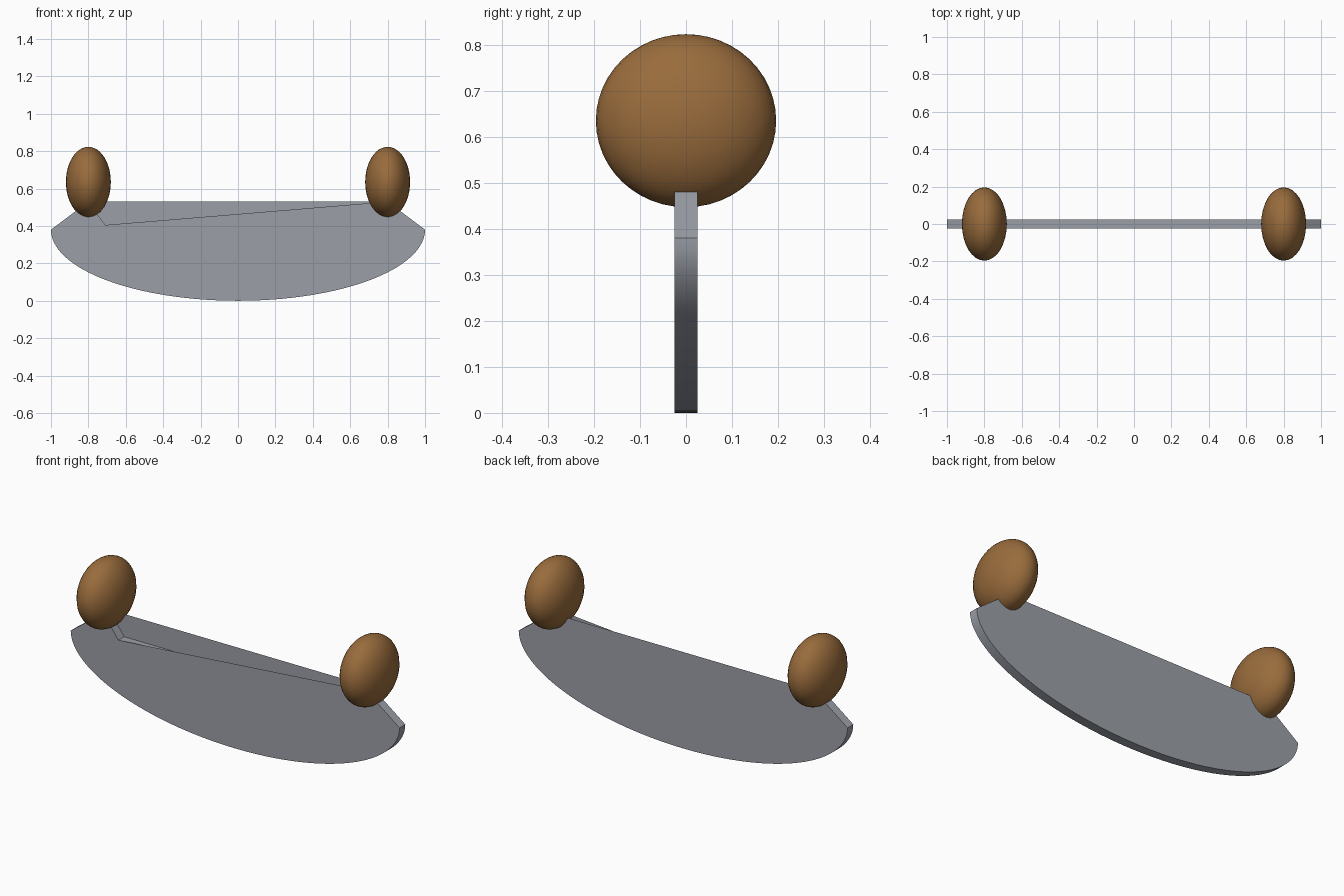
import bpy, bmesh
from math import pi, cos, sin

if "Cube" in bpy.data.objects:
    bpy.data.objects.remove(bpy.data.objects["Cube"], do_unlink=True)


def make_material(name, rgb):
    mat = bpy.data.materials.new(name)
    mat.use_nodes = True
    mat.diffuse_color = (*rgb, 1)
    mat.node_tree.nodes["Principled BSDF"].inputs["Base Color"].default_value = (*rgb, 1)
    return mat


steel = make_material("steel grey", (0.33, 0.35, 0.39))
wood = make_material("brown wood", (0.32, 0.15, 0.046))

# Blade: elliptical cutting edge, two raised tangs and a channel between them
HALF, EDGE, STEPS = 0.025, 0.38, 64
arc = [(-cos(pi * i / STEPS), EDGE - EDGE * sin(pi * i / STEPS)) for i in range(STEPS + 1)]
tangs = [(0.8, 0.53), (0.71, 0.405), (-0.71, 0.405), (-0.8, 0.53)]
outline = arc + tangs

bm = bmesh.new()
front = [bm.verts.new((x, -HALF, z)) for x, z in outline]
back = [bm.verts.new((x, HALF, z)) for x, z in outline]
count = len(outline)
for i in range(count):
    j = (i + 1) % count
    bm.faces.new((front[i], back[i], back[j], front[j]))

# Front plate slopes across the channel, back plate closes it fully
n = len(arc)
bm.faces.new(front[:n + 1] + front[n + 2:])
bm.faces.new((back[:n + 1] + back[n + 3:])[::-1])

mesh = bpy.data.meshes.new("blade")
bm.to_mesh(mesh)
bm.free()
mesh.materials.append(steel)
blade = bpy.data.objects.new("blade", mesh)
bpy.context.collection.objects.link(blade)
bpy.ops.object.select_all(action="DESELECT")
blade.select_set(True)
bpy.context.view_layer.objects.active = blade
bpy.ops.object.shade_smooth_by_angle(angle=pi / 6)

# Handles: flattened balls on the tangs
for name, side in (("right_handle", -1), ("left_handle", 1)):
    bpy.ops.mesh.primitive_uv_sphere_add(segments=32, ring_count=24, radius=1,
                                         location=(side * 0.8, 0, 0.635))
    handle = bpy.context.object
    handle.name = name
    handle.scale = (0.12, 0.196, 0.188)
    handle.data.materials.append(wood)
    bpy.ops.object.transform_apply(location=False, rotation=False, scale=True)
    bpy.ops.object.shade_smooth()
